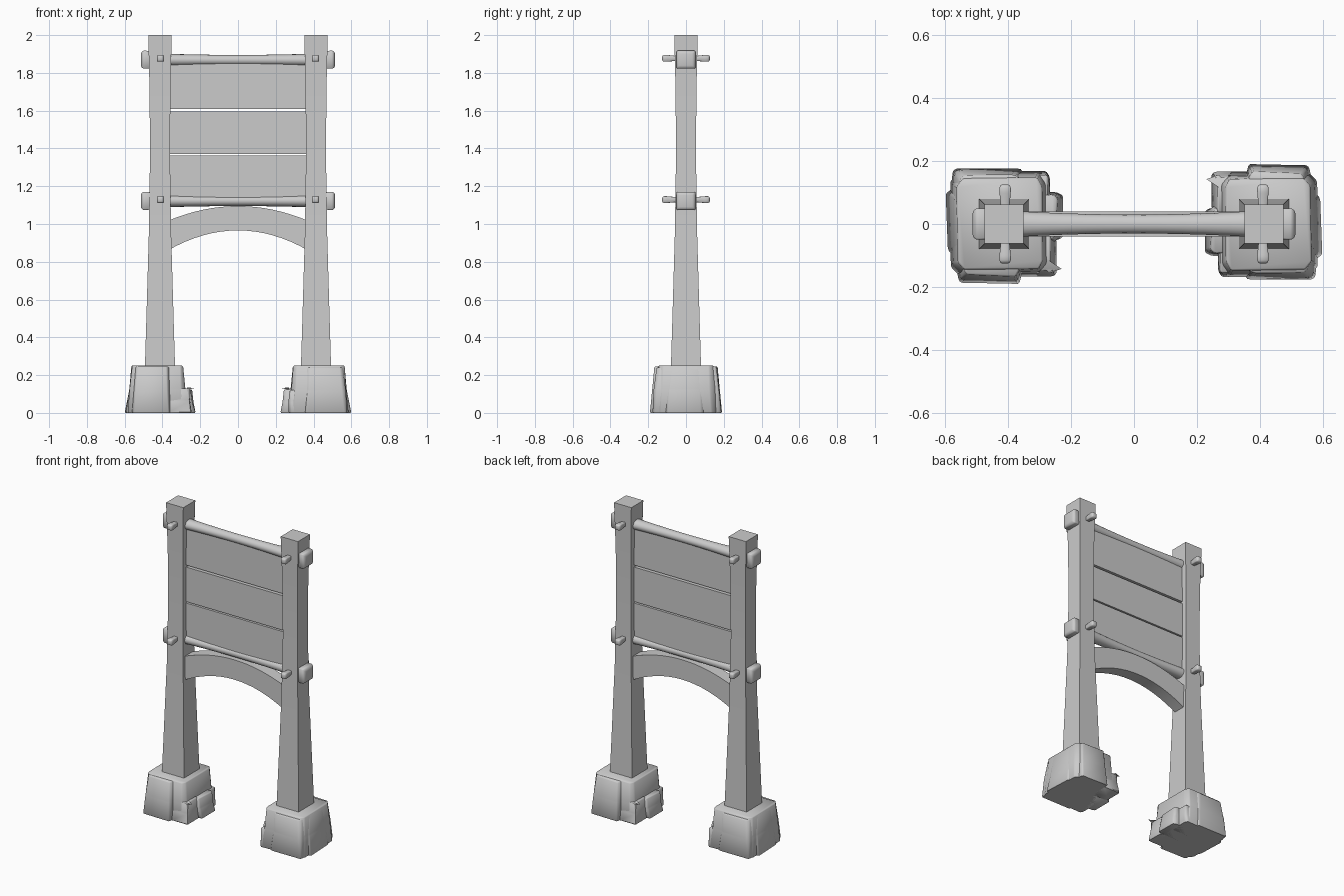
import bpy, bmesh, math, random
from mathutils import Vector

random.seed(4)
cube = bpy.data.objects.get("Cube")
if cube:
    bpy.data.objects.remove(cube, do_unlink=True)

grey = bpy.data.materials.new("plain grey")
grey.use_nodes = True
grey.diffuse_color = (0.6, 0.6, 0.6, 1)
grey.node_tree.nodes["Principled BSDF"].inputs["Base Color"].default_value = (0.6, 0.6, 0.6, 1)


def loft(name, rings, bevel=0.0, smooth=None):
    """Skin a list of equal-length point rings and cap both ends."""
    bm = bmesh.new()
    rows = [[bm.verts.new(p) for p in ring] for ring in rings]
    n = len(rows[0])
    for low, high in zip(rows, rows[1:]):
        for i in range(n):
            j = (i + 1) % n
            bm.faces.new((low[i], low[j], high[j], high[i]))
    bm.faces.new(rows[0][::-1])
    bm.faces.new(rows[-1])
    bmesh.ops.recalc_face_normals(bm, faces=bm.faces)
    if bevel:
        bmesh.ops.bevel(bm, geom=bm.edges[:], offset=bevel, segments=1, affect='EDGES')
    mesh = bpy.data.meshes.new(name)
    bm.to_mesh(mesh)
    bm.free()
    mesh.materials.append(grey)
    obj = bpy.data.objects.new(name, mesh)
    bpy.context.collection.objects.link(obj)
    if smooth:
        bpy.ops.object.select_all(action='DESELECT')
        obj.select_set(True)
        bpy.context.view_layer.objects.active = obj
        bpy.ops.object.shade_smooth_by_angle(angle=math.radians(smooth))
    return obj


def rect(x, y, z, hx, hy):
    return [(x + sx * hx, y + sy * hy, z) for sx, sy in ((-1, -1), (1, -1), (1, 1), (-1, 1))]


def box(name, x0, x1, y0, y1, z0, z1):
    x, y, hx, hy = (x0 + x1) / 2, (y0 + y1) / 2, (x1 - x0) / 2, (y1 - y0) / 2
    return loft(name, [rect(x, y, z0, hx, hy), rect(x, y, z1, hx, hy)])


def turned_copy(obj, name):
    """Copy turned half a circle about the vertical axis."""
    twin = obj.copy()
    twin.name = name
    twin.rotation_euler.z = math.pi
    bpy.context.collection.objects.link(twin)


def pair(obj, part):
    obj.name = "left_" + part
    turned_copy(obj, "right_" + part)


# Tapered posts
PX = 0.413
post = [(0.2, 0.081), (0.5, 0.072), (0.95, 0.059), (1.35, 0.053), (1.7, 0.055), (2.0, 0.062)]
pair(loft("post", [rect(PX, 0, z, h, h) for z, h in post], smooth=20), "post")

# Cross logs, thinner in the middle, with end blocks and pegs
for level, z in (("lower", 1.122), ("upper", 1.868)):
    rings = []
    for i in range(13):
        t = i / 6 - 1
        ry, rz = 0.030 + 0.016 * t * t, 0.027 + 0.009 * t * t
        rings.append([(0.45 * t, ry * math.cos(a), z + rz * math.sin(a))
                      for a in (k * math.tau / 16 for k in range(16))])
    loft(level + "_log", rings, smooth=40)
    zb = 1.122 if level == "lower" else 1.87
    block = [(0.44, 0.046), (0.495, 0.05), (0.506, 0.048), (0.514, 0.036)]
    pair(loft("block", [[(x, a * h, zb + b * h * 0.96)
                         for a, b in ((-1, -1), (1, -1), (1, 1), (-1, 1))]
                        for x, h in block], bevel=0.004, smooth=50), level + "_end_block")
    zp = zb + 0.007
    peg = [(-0.126, 0.012), (-0.118, 0.018), (-0.1, 0.018), (-0.06, 0.014),
           (0.06, 0.014), (0.1, 0.018), (0.118, 0.018), (0.126, 0.012)]
    pair(loft("peg", [[(PX - 0.003 + a * h, y, zp + b * h)
                       for a, b in ((-1, -1), (1, -1), (1, 1), (-1, 1))]
                      for y, h in peg], bevel=0.003, smooth=50), level + "_peg")

# Planks with narrow gaps
for name, z0, z1 in (("lower", 1.12, 1.362), ("middle", 1.371, 1.596), ("upper", 1.609, 1.86)):
    box(name + "_plank", -0.38, 0.38, -0.022, 0.022, z0, z1)

# Arched brace
arch = []
for i in range(17):
    t = i / 8 - 1
    x = 0.375 * t
    top, under = 1.095 - 0.08 * t * t, 0.966 - 0.108 * t * t
    arch.append([(x, -0.04, under), (x, 0.04, under), (x, 0.04, top), (x, -0.04, top)])
loft("arched_brace", arch, smooth=30)


# Stone footings: a stepped core with rough slabs leaning on it
def stone(x0, x1, y0, y1, z0, z1, lean=0.9, rough=0.006):
    cx, cy = (x0 + x1) / 2, (y0 + y1) / 2
    rings = []
    for k in range(3):
        t = k / 2
        s = 1 + (lean - 1) * t
        ring = []
        for ax, ay in ((-1, -.85), (-.85, -1), (.85, -1), (1, -.85),
                       (1, .85), (.85, 1), (-.85, 1), (-1, .85)):
            # lean towards the middle of the footing
            px, py = cx + ax * (x1 - x0) / 2, cy + ay * (y1 - y0) / 2
            jit = Vector((random.uniform(-rough, rough), random.uniform(-rough, rough)))
            ring.append((0.413 + (px - 0.413) * s + jit.x, py * s + jit.y, z0 + (z1 - z0) * t))
        rings.append(ring)
    return loft("stone", rings, bevel=0.005, smooth=45)


stones = [
    ("core", 0.27, 0.58, -0.165, 0.165, 0.0, 0.25, 0.88),
    ("outer_slab", 0.40, 0.594, -0.11, 0.10, 0.0, 0.247, 0.83),
    ("inner_slab", 0.23, 0.42, -0.10, 0.055, 0.0, 0.125, 0.9),
    ("front_slab", 0.355, 0.58, -0.182, 0.0, 0.0, 0.24, 0.83),
    ("back_slab", 0.355, 0.565, 0.0, 0.187, 0.0, 0.245, 0.87),
    ("low_corner_stone", 0.248, 0.37, 0.04, 0.166, 0.0, 0.13, 0.93),
    ("low_front_stone", 0.265, 0.40, -0.166, -0.03, 0.0, 0.12, 0.94),
]
for name, *dims in stones:
    pair(stone(*dims), "footing_" + name)
